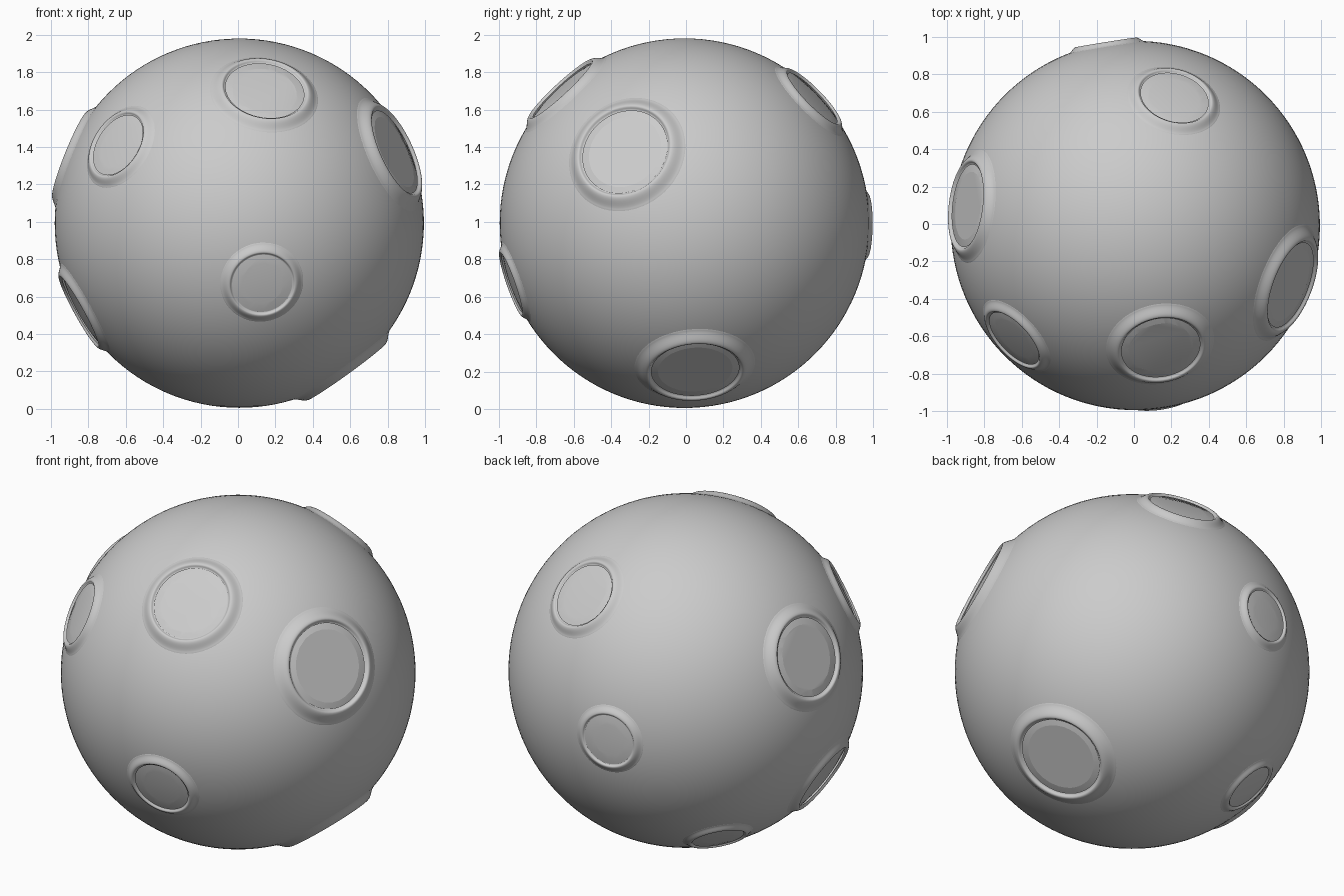
import bpy, bmesh
from math import cos, pi, sin, sqrt
from mathutils import Vector

if "Cube" in bpy.data.objects:
    bpy.data.objects.remove(bpy.data.objects["Cube"])

RADIUS = 0.987
CENTER = Vector((0.007, -0.008, 0.993))

# Crater centre on the globe (x, y, z) and crest radius
CRATERS = [
    ((0.145, -0.67, 1.71), 0.235),    # front top
    ((0.86, -0.335, 1.385), 0.265),   # right upper
    ((0.58, 0.05, 0.20), 0.26),       # right lower
    ((0.13, -0.93, 0.67), 0.18),      # front lower
    ((-0.64, -0.61, 1.41), 0.195),    # front left upper
    ((-0.90, 0.10, 1.36), 0.245),     # left upper
    ((-0.85, -0.12, 0.52), 0.22),     # left lower
    ((0.22, 0.685, 1.67), 0.205),     # back top
    ((-0.15, 0.97, 0.98), 0.165),     # back
    ((-0.505, 0.405, 0.25), 0.16),    # back left lower
]


def sphere_height(rho):
    return sqrt(RADIUS ** 2 - rho ** 2)


def rim_profile(r):
    """Points (distance from axis, height) from the floor edge to the outer foot."""
    lift, foot = 0.11 * r, 1.24 * r
    crest = sphere_height(r) + lift
    floor = crest - 0.055 * r
    pts = [(0.90 * r, floor), (0.925 * r, floor + 0.004 * r),
           (0.945 * r, floor + 0.025 * r), (0.96 * r, floor + 0.045 * r),
           (0.98 * r, crest)]
    for i in range(9):
        t = i / 8
        rho = r + (foot - r) * t
        pts.append((rho, sphere_height(rho) + lift * (0.5 + 0.5 * cos(pi * t))))
    pts.append((foot + 0.01 * r, sphere_height(foot + 0.01 * r) - 0.002))
    return pts, floor


def lathe(name, profile, direction, steps=72):
    bm = bmesh.new()
    rings = [[bm.verts.new((rho * cos(2 * pi * k / steps),
                            rho * sin(2 * pi * k / steps), h))
              for k in range(steps)] for rho, h in profile]
    for a, b in zip(rings, rings[1:]):
        for k in range(steps):
            n = (k + 1) % steps
            bm.faces.new((a[k], b[k], b[n], a[n]))
    mesh = bpy.data.meshes.new(name)
    bm.to_mesh(mesh)
    bm.free()
    ob = bpy.data.objects.new(name, mesh)
    bpy.context.collection.objects.link(ob)
    ob.location = CENTER
    ob.rotation_euler = direction.to_track_quat('Z', 'Y').to_euler()
    return ob


def smooth(ob, angle):
    bpy.ops.object.select_all(action='DESELECT')
    ob.select_set(True)
    bpy.context.view_layer.objects.active = ob
    bpy.ops.object.shade_smooth_by_angle(angle=angle)


# Globe
bpy.ops.mesh.primitive_uv_sphere_add(segments=128, ring_count=64,
                                     radius=RADIUS, location=CENTER)
globe = bpy.context.object
globe.name = "globe"

# Craters: a flat floor cut into the globe, then a raised rim around it
cutters = []
for i, (pos, r) in enumerate(CRATERS):
    axis = (Vector(pos) - CENTER).normalized()
    profile, floor = rim_profile(r)
    bpy.ops.mesh.primitive_cylinder_add(
        vertices=72, radius=0.97 * r, depth=0.2,
        location=CENTER + axis * (floor + 0.1),
        rotation=axis.to_track_quat('Z', 'Y').to_euler())
    cutter = bpy.context.object
    cutter.name = f"crater_cutter_{i + 1}"
    cutters.append(cutter)
    mod = globe.modifiers.new("crater", 'BOOLEAN')
    mod.operation = 'DIFFERENCE'
    mod.solver = 'EXACT'
    mod.object = cutter
    smooth(lathe(f"crater_rim_{i + 1}", profile, axis), pi / 3)

# Apply the cuts and remove the cutters
bpy.context.view_layer.objects.active = globe
for mod in list(globe.modifiers):
    bpy.ops.object.modifier_apply(modifier=mod.name)
for cutter in cutters:
    bpy.data.objects.remove(cutter)
smooth(globe, pi / 18)
